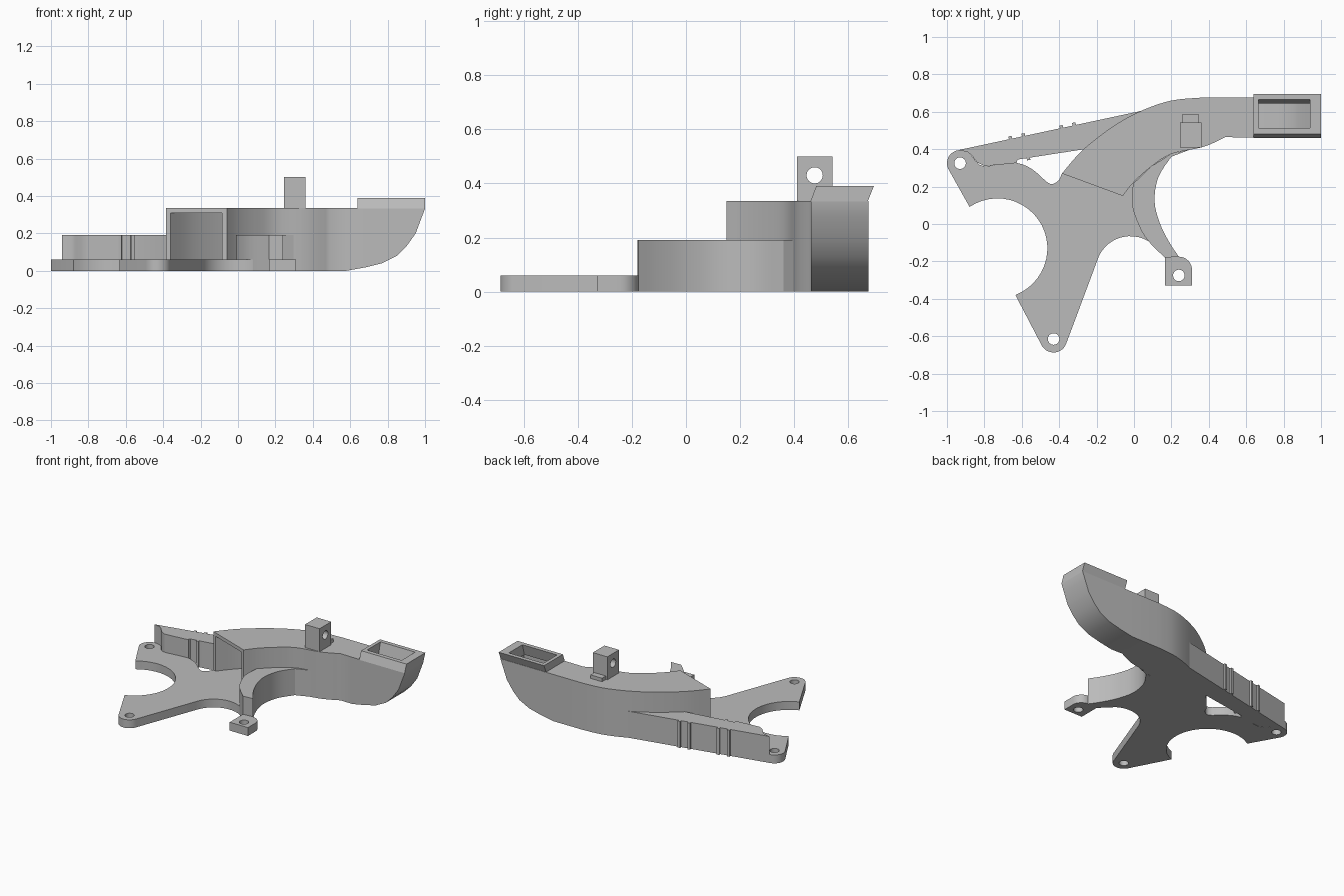
import bpy, bmesh, math
from mathutils import Vector

if "Cube" in bpy.data.objects:
    bpy.data.objects.remove(bpy.data.objects["Cube"])

grey = bpy.data.materials.new("plain_grey")
grey.diffuse_color = (0.5, 0.5, 0.5, 1)
grey.use_nodes = True
grey.node_tree.nodes["Principled BSDF"].inputs["Base Color"].default_value = grey.diffuse_color


def loft(name, rings):
    """Skin a row of equal-length point rings and cap both ends."""
    bm = bmesh.new()
    vs = [[bm.verts.new(p) for p in r] for r in rings]
    n = len(rings[0])
    for a, b in zip(vs, vs[1:]):
        for i in range(n):
            j = (i + 1) % n
            bm.faces.new((a[i], a[j], b[j], b[i]))
    bm.faces.new(vs[0])
    bm.faces.new(vs[-1])
    bmesh.ops.recalc_face_normals(bm, faces=bm.faces)
    me = bpy.data.meshes.new(name)
    bm.to_mesh(me)
    bm.free()
    me.materials.append(grey)
    ob = bpy.data.objects.new(name, me)
    bpy.context.collection.objects.link(ob)
    return ob


def prism(name, pts, z0, z1):
    return loft(name, [[(x, y, z) for x, y in pts] for z in (z0, z1)])


def box(name, x0, x1, y0, y1, z0, z1):
    return prism(name, [(x0, y0), (x1, y0), (x1, y1), (x0, y1)], z0, z1)


def arc(cx, cy, r, a0, a1, n=14):
    return [(cx + r * math.cos(math.radians(a0 + (a1 - a0) * i / n)),
             cy + r * math.sin(math.radians(a0 + (a1 - a0) * i / n))) for i in range(n + 1)]


def spline(pts, steps=4):
    """Catmull-Rom curve through points of any dimension."""
    out = []
    p = [pts[0]] + list(pts) + [pts[-1]]
    for k in range(1, len(p) - 2):
        a, b, c, d = (Vector(q) for q in p[k - 1:k + 3])
        for s in range(steps):
            t = s / steps
            out.append(tuple(0.5 * (2 * b + (c - a) * t + (2 * a - 5 * b + 4 * c - d) * t * t
                                    + (3 * b - a - 3 * c + d) * t ** 3)))
    return out + [tuple(pts[-1])]


def cut(ob, cutters):
    for c in cutters:
        c.hide_render = True
        m = ob.modifiers.new("cut", 'BOOLEAN')
        m.operation, m.solver, m.object = 'DIFFERENCE', 'EXACT', c
    dg = bpy.context.evaluated_depsgraph_get()
    me = bpy.data.meshes.new_from_object(ob.evaluated_get(dg))
    ob.modifiers.clear()
    ob.data = me


# Mounting plate with two round lugs, a caliper-like bay and a small square lug
inner_edge = spline([(0.24, -0.175), (0.19, -0.1), (0.14, 0.0), (0.11, 0.12),
                     (0.13, 0.25), (0.2, 0.36)])
outline = (arc(-0.93, 0.325, 0.07, 60, 205)
           + arc(-0.73, -0.13, 0.267, 124, -69, 24)
           + arc(-0.43, -0.615, 0.072, 210, 340)
           + arc(-0.02, -0.25, 0.185, 164, 40)
           + [(0.165, -0.18), (0.165, -0.33), (0.31, -0.33)]
           + arc(0.24, -0.245, 0.07, 0, 85, 8) + inner_edge
           + [(0.1, 0.36), (-0.2, 0.36), (-0.385, 0.27)]
           + spline([(-0.40, 0.235), (-0.45, 0.215), (-0.54, 0.29), (-0.62, 0.325),
                     (-0.70, 0.32), (-0.8, 0.31), (-0.84, 0.33), (-0.88, 0.385)]))
plate = prism("mounting_plate", outline, 0, 0.06)
holes = [prism("bolt_hole_cutter", arc(x, y, 0.031, 0, 345, 23), -0.1, 0.15)
         for x, y in ((-0.93, 0.325), (-0.43, -0.615), (0.24, -0.275))]
cut(plate, holes)

# Curved duct: each station is back x, y, front x, y, floor height
stations = spline([(-0.385, 0.27, -0.06, 0.15, 0), (-0.27, 0.40, 0.0, 0.225, 0),
                   (-0.1, 0.53, 0.09, 0.305, 0), (0.05, 0.61, 0.2, 0.375, 0),
                   (0.2, 0.66, 0.37, 0.412, 0), (0.35, 0.675, 0.49, 0.465, 0)])
for x, z in ((0.58, 0), (0.68, 0.018), (0.77, 0.04), (0.85, 0.08), (0.9, 0.13),
             (0.95, 0.2), (0.98, 0.28), (1.0, 0.332)):
    stations.append((x, 0.675, x, 0.462, z))


def section(s, u, z0, z1, shift=(0, 0)):
    a, b = Vector(s[0:2]), Vector(s[2:4])
    p, q = a.lerp(b, u) + Vector(shift), b.lerp(a, u) + Vector(shift)
    return [(*p, z0), (*q, z0), (*q, z1), (*p, z1)]


duct = loft("duct", [section(s, 0, s[4], 0.335) for s in stations])
hollow = [section(stations[0], 0.075, 0.06, 0.31, (-0.02, -0.055))]
hollow += [section(s, 0.075, 0.06 + 0.9 * s[4], 0.31) for s in stations if s[0] < 0.96]
cavity = loft("cavity_cutter", hollow)


# Leaning rectangular socket at the duct end
def leaning(name, x0, x1, low, high):
    return loft(name, [[(x0, a, z), (x1, a, z), (x1, b, z), (x0, b, z)]
                       for a, b, z in (low, high)])


collar = leaning("socket_collar", 0.64, 1.0, (0.46, 0.672, 0.333), (0.482, 0.695, 0.39))
mouth = leaning("socket_cutter", 0.665, 0.94, (0.485, 0.64, 0.295), (0.515, 0.668, 0.4))
cut(duct, [cavity, mouth])
cut(collar, [mouth])

# Curved web between the duct and the square lug
web_outer = spline([(-0.005, 0.215), (-0.01, 0.14), (0.0, 0.06), (0.06, -0.07), (0.165, -0.18)])
web = prism("curved_web", web_outer + inner_edge + [(0.3, 0.398), (0.2, 0.376), (0.09, 0.306)],
            0, 0.19)

# Side arm running from the left lug into the duct
arm = prism("side_arm", [(-0.94, 0.395), (0.05, 0.607), (-0.1, 0.525), (-0.265, 0.4),
                         (-0.62, 0.345), (-0.64, 0.325), (-0.72, 0.317), (-0.8, 0.31),
                         (-0.84, 0.33), (-0.865, 0.365), (-0.89, 0.385)], 0, 0.19)

# Raised lips on the arm
along, across = Vector((0.978, 0.21)), Vector((-0.21, 0.978))
lips = []
for x in (-0.648, -0.578, -0.375, -0.307):
    c = Vector((x, 0.404 + (x + 0.62) * 0.213))
    pts = [tuple(c + along * a * 0.009 + across * b * 0.073)
           for a, b in ((-1, -1), (1, -1), (1, 1), (-1, 1))]
    lips.append(prism("arm_lip", pts, 0, 0.19))

# Drilled post with a low step behind it
post = box("post", 0.245, 0.36, 0.41, 0.542, 0.32, 0.5)
drill = loft("post_cutter", [[(x, y, z) for y, z in arc(0.476, 0.43, 0.03, 0, 345, 23)]
                             for x in (0.1, 0.5)])
cut(post, [drill])
step = box("post_step", 0.257, 0.348, 0.53, 0.585, 0.32, 0.36)

# Remove helpers and shade
for c in holes + [cavity, mouth, drill]:
    bpy.data.objects.remove(c)
for ob in [plate, duct, collar, web, arm, post, step] + lips:
    bpy.ops.object.select_all(action='DESELECT')
    ob.select_set(True)
    bpy.context.view_layer.objects.active = ob
    bpy.ops.object.shade_smooth_by_angle(angle=math.radians(30))
